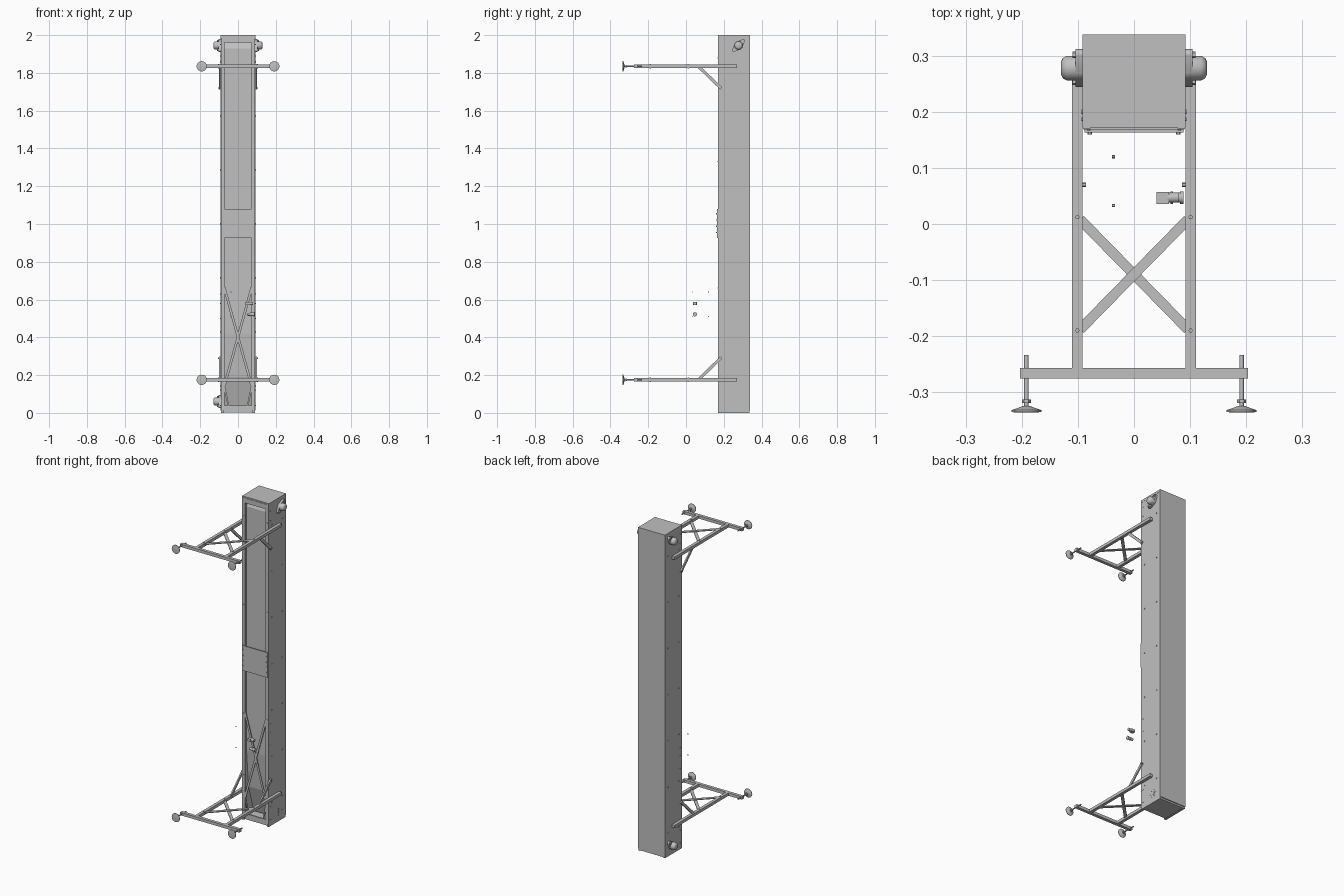
import bpy, bmesh, math
from mathutils import Vector, Matrix

old = bpy.data.objects.get("Cube")
if old:
    bpy.data.objects.remove(old, do_unlink=True)

grey = bpy.data.materials.new("painted grey")
grey.use_nodes = True
colour = (0.53, 0.53, 0.53, 1)
grey.diffuse_color = colour
grey.node_tree.nodes["Principled BSDF"].inputs["Base Color"].default_value = colour


def finish(name, bm, smooth=False):
    bmesh.ops.recalc_face_normals(bm, faces=bm.faces)
    mesh = bpy.data.meshes.new(name)
    bm.to_mesh(mesh)
    bm.free()
    mesh.materials.append(grey)
    ob = bpy.data.objects.new(name, mesh)
    bpy.context.scene.collection.objects.link(ob)
    if smooth:
        bpy.ops.object.select_all(action='DESELECT')
        ob.select_set(True)
        bpy.context.view_layer.objects.active = ob
        bpy.ops.object.shade_smooth_by_angle(angle=math.radians(35))


def box(name, x, y, z):
    bm = bmesh.new()
    size = Vector((x[1] - x[0], y[1] - y[0], z[1] - z[0]))
    mid = Vector((x[0] + x[1], y[0] + y[1], z[0] + z[1])) / 2
    bmesh.ops.create_cube(bm, size=1, matrix=Matrix.Translation(mid) @ Matrix.Diagonal(size).to_4x4())
    finish(name, bm)


def bar(name, a, b, side, width, thick):
    """Flat bar from a to b; side is the axis across its thickness."""
    a, b, n = Vector(a), Vector(b), Vector(side)
    d = (b - a).normalized()
    rot = Matrix((d, n.cross(d), n)).transposed().to_4x4()
    bm = bmesh.new()
    scale = Matrix.Diagonal(((b - a).length, width, thick, 1))
    bmesh.ops.create_cube(bm, size=1, matrix=Matrix.Translation((a + b) / 2) @ rot @ scale)
    finish(name, bm)


def turned(name, centre, axis, profile, segments=24):
    """Solid of revolution; profile lists (distance along axis, radius)."""
    rot = Vector(axis).to_track_quat('Z', 'Y').to_matrix().to_4x4()
    place = Matrix.Translation(centre) @ rot
    bm = bmesh.new()
    rings = [[bm.verts.new(place @ Vector((r * math.cos(t), r * math.sin(t), h)))
              for t in (2 * math.pi * i / segments for i in range(segments))]
             for h, r in profile]
    for p, q in zip(rings, rings[1:]):
        for i in range(segments):
            j = (i + 1) % segments
            bm.faces.new((p[i], p[j], q[j], q[i]))
    bm.faces.new(rings[0])
    bm.faces.new(rings[-1])
    finish(name, bm, segments > 8)


def bolt(name, centre, axis, r=0.004, h=0.004):
    turned(name, centre, axis, [(0, r), (h, r)], 6)


def extruded(name, points, offset, smooth=False):
    bm = bmesh.new()
    face = bm.faces.new([bm.verts.new(p) for p in points])
    out = bmesh.ops.extrude_face_region(bm, geom=[face])
    bmesh.ops.translate(bm, vec=offset, verts=[v for v in out["geom"] if isinstance(v, bmesh.types.BMVert)])
    finish(name, bm, smooth)


# Long housing, with an open front channel
SIDES = (("right", -1), ("left", 1))
for tag, s in SIDES:
    box(tag + "_side_plate", sorted((s * .078, s * .091)), (.17, .335), (0, 2))
    box(tag + "_front_lip", sorted((s * .071, s * .0905)), (.1695, .175), (.02, 1.985))
box("back_cover", (-.0915, .0915), (.325, .338), (.012, 1.99))
box("top_cap", (-.092, .092), (.172, .338), (1.985, 2))
box("bottom_cap", (-.085, .085), (.178, .332), (.002, .014))
box("upper_front_lip", (-.09, .09), (.169, .176), (1.962, 1.992))
box("lower_front_lip", (-.085, .085), (.172, .18), (.014, .04))
box("joint_plate", (-.088, .088), (.163, .17), (.925, 1.08))

# Belt with inclined lower run
run = ((.33, .01), (.265, .02), (.215, .19), (.2, .36), (.195, .42), (.195, 1.93), (.22, 1.985), (.33, 1.985))
extruded("belt", [(-.078, y, z) for y, z in run], (.156, 0, 0))

# Cross brace and corner gussets over the lower channel
for tag, s in SIDES:
    bar(tag + "_channel_brace", (s * .073, .174, .665), (-s * .073, .174, .14), (0, 1, 0), .013, .004)
    bar(tag + "_channel_gusset", (s * .075, .176, .15), (s * .05, .176, .035), (0, 1, 0), .008, .004)

# Fasteners on the side plates and the joint plate
for tag, s in SIDES:
    for i in range(7):
        for y in (.2, .305):
            bolt(tag + "_side_bolt", (s * .09, y, .143 + i * .286), (s, 0, 0))
    for z in (.5, .58, .63, 1.89, 1.95, .04, .12):
        bolt(tag + "_edge_bolt", (s * .09, .187, z), (s, 0, 0), .003)
    for i in range(4):
        bolt(tag + "_joint_bolt", (s * .079, .164, .955 + i * .033), (0, -1, 0))
    for z in (.28, .66, 1.33, 1.88):
        bolt(tag + "_lip_bolt", (s * .081, .17, z), (0, -1, 0), .003, .003)


# Flanged bearings with rhombic plates
def bearing(tag, s, z):
    tilt = Matrix.Translation((s * .09, .278, z)) @ Matrix.Rotation(math.radians(45), 4, 'X')
    outline = []
    for centre, r, start, stop in ((.034, .01, -50, 50), (0, .022, 60, 120),
                                   (-.034, .01, 130, 230), (0, .022, 240, 300)):
        for k in range(6):
            t = math.radians(start + (stop - start) * k / 5)
            outline.append(tilt @ Vector((0, centre + r * math.cos(t), r * math.sin(t))))
    extruded(tag + "_bearing_flange", outline, (s * .014, 0, 0), True)
    turned(tag + "_bearing_cap", (s * .09, .278, z), (s, 0, 0),
           [(0, .022), (.03, .022), (.037, .018), (.04, .012)], 32)
    for d in (-.024, .024):
        bolt(tag + "_bearing_bolt", (s * .1, .278 + d, z + d), (s, 0, 0), .006, .01)


bearing("upper_right", -1, 1.945)
bearing("upper_left", 1, 1.945)
bearing("lower_right", -1, .06)

# Bare drive mount opposite the lower bearing
turned("drive_shaft_collar", (.09, .275, .06), (1, 0, 0), [(0, .012), (.003, .012)])
for i in range(6):
    t = i * math.pi / 3
    bolt("drive_mount_bolt", (.09, .275 + .023 * math.cos(t), .06 + .023 * math.sin(t)), (1, 0, 0), .003, .003)


# Support frames, mirrored top and bottom
def support(level, z, inward):
    for tag, s in SIDES:
        name = level + "_" + tag
        box(name + "_rail", sorted((s * .092, s * .111)), (-.258, .27), (z - .009, z + .009))
        bar(name + "_cross_brace", (s * .096, .008, z + s * .003), (-s * .096, -.188, z + s * .003),
            (0, 0, 1), .018, .005)
        bar(name + "_strut", (s * .097, .065, z), (s * .097, .187, z + inward * .118), (s, 0, 0), .016, .008)
        bolt(name + "_strut_bolt", (s * .1, .182, z + inward * .115), (s, 0, 0), .004, .005)
        bolt(name + "_strut_inner_bolt", (s * .095, .07, z), (-s, 0, 0), .004, .009)
        for y in (.012, -.19):
            for up in (-1, 1):
                bolt(name + "_brace_bolt", (s * .101, y, z + up * .008), (0, 0, up), .004, .004)
        # Adjustable foot
        turned(name + "_foot_rod", (s * .192, -.325, z), (0, 1, 0), [(0, .004), (.091, .004)], 12)
        turned(name + "_foot_nut", (s * .192, -.319, z), (0, 1, 0), [(0, .008), (.006, .008)], 6)
        turned(name + "_foot_pad", (s * .192, -.336, z), (0, 1, 0),
               [(0, .022), (.001, .027), (.004, .027), (.009, .012), (.011, .007)], 32)
    box(level + "_base_beam", (-.203, .203), (-.276, -.257), (z - .009, z + .009))


support("upper", 1.835, -1)
support("lower", .175, 1)

# Detached sensor pair and small marker screws
turned("sensor_barrel", (.05, .047, .522), (1, 0, 0),
       [(0, .008), (.015, .008), (.015, .011), (.02, .011), (.02, .009), (.032, .009), (.032, .011), (.038, .011)])
box("sensor_block", (.04, .062), (.036, .057), (.57, .587))
turned("sensor_neck", (.06, .047, .579), (1, 0, 0), [(0, .009), (.02, .009)])
for y in (.033, .12):
    for z in (.51, .64):
        bolt("marker_screw", (-.039, y, z), (1, 0, 0), .003, .005)
